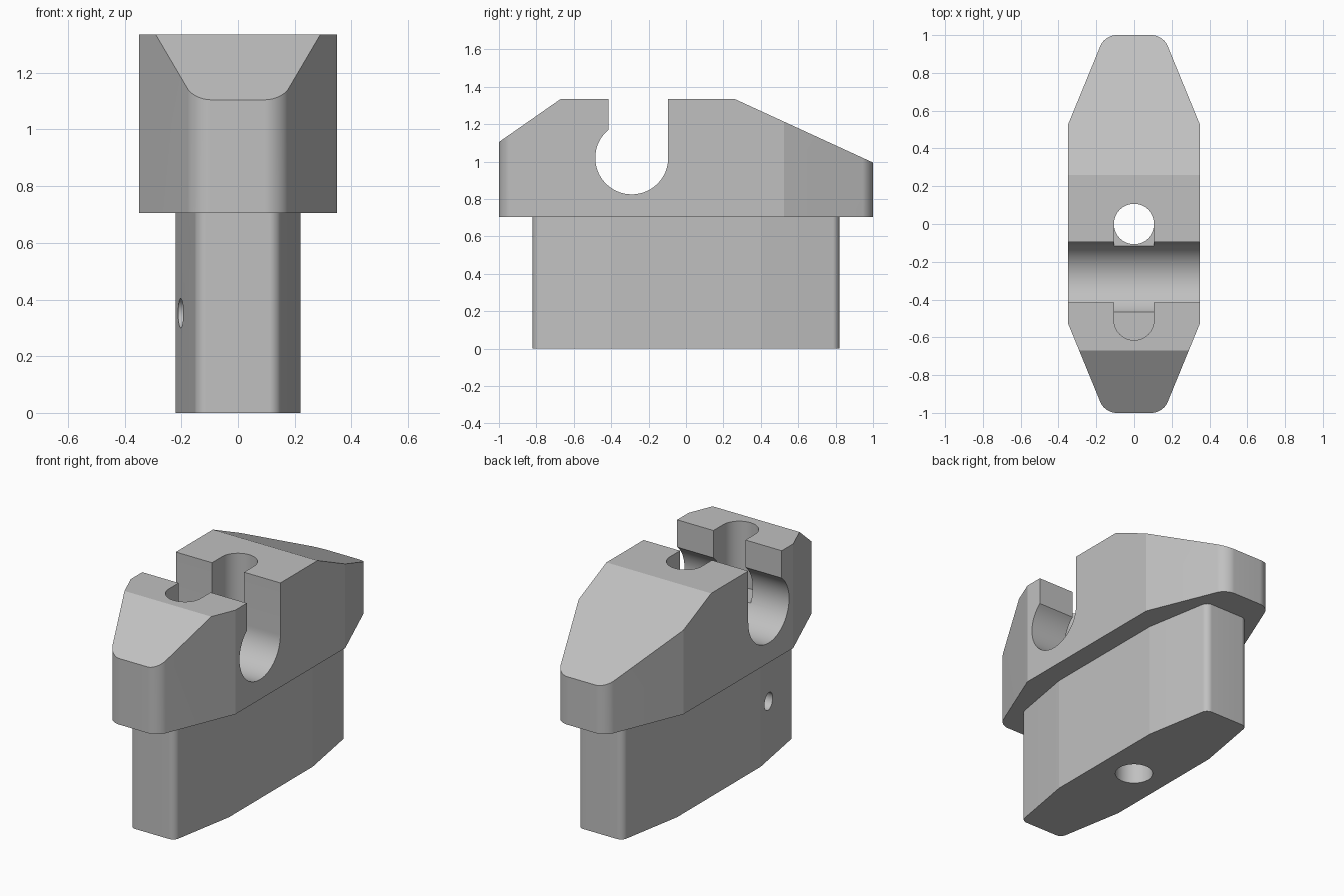
import bpy, bmesh, math
from math import sin, cos, pi
from mathutils import Matrix

cube = bpy.data.objects.get("Cube")
if cube:
    bpy.data.objects.remove(cube, do_unlink=True)

metal = bpy.data.materials.new("plain_grey")
metal.use_nodes = True
grey = (0.53, 0.53, 0.53, 1)
metal.diffuse_color = grey
metal.node_tree.nodes["Principled BSDF"].inputs["Base Color"].default_value = grey


def arc(cx, cy, r, start, end, steps):
    return [(cx + r * cos(start + (end - start) * i / steps),
             cy + r * sin(start + (end - start) * i / steps)) for i in range(steps + 1)]


def prism(name, outline, low, high, matrix=Matrix(), fillet=0, fillet_y=0):
    """Extrude an outline; optionally round the upright edges at |y| = fillet_y."""
    bm = bmesh.new()
    base = bm.faces.new([bm.verts.new((x, y, low)) for x, y in outline])
    top = bmesh.ops.extrude_face_region(bm, geom=[base])["geom"]
    bmesh.ops.translate(bm, vec=(0, 0, high - low),
                        verts=[v for v in top if isinstance(v, bmesh.types.BMVert)])
    if fillet:
        edges = [e for e in bm.edges
                 if abs(e.verts[0].co.z - e.verts[1].co.z) > 0.01
                 and abs(abs(e.verts[0].co.y) - fillet_y) < 0.001]
        bmesh.ops.bevel(bm, geom=edges, offset=fillet, offset_type='OFFSET',
                        segments=14, profile=0.5, affect='EDGES')
    bmesh.ops.transform(bm, matrix=matrix, verts=bm.verts)
    bmesh.ops.recalc_face_normals(bm, faces=bm.faces)
    mesh = bpy.data.meshes.new(name)
    bm.to_mesh(mesh)
    bm.free()
    mesh.materials.append(metal)
    obj = bpy.data.objects.new(name, mesh)
    bpy.context.collection.objects.link(obj)
    return obj


def combine(target, tool, operation):
    """Apply a boolean and remove the tool."""
    mod = target.modifiers.new(operation.lower(), 'BOOLEAN')
    mod.object, mod.operation, mod.solver = tool, operation, 'EXACT'
    bpy.context.view_layer.objects.active = target
    bpy.ops.object.modifier_apply(modifier=mod.name)
    bpy.data.objects.remove(tool, do_unlink=True)


def boat(half_width, kink, end_width, length):
    quarter = [(half_width, kink), (end_width, length)]
    half = quarter + [(-x, y) for x, y in reversed(quarter)]
    return half + [(-x, -y) for x, y in half]


# Outline axes to world: side profiles run along x, with (y, z) coordinates
sideways = Matrix(((0, 0, 1, 0), (1, 0, 0, 0), (0, 1, 0, 0), (0, 0, 0, 1)))

# Head: tapered plan trimmed by a sloped side profile with a keyhole channel
block = prism("clamp_block", boat(0.35, 0.525, 0.155, 1), 0.705, 1.5,
              fillet=0.06, fillet_y=1)
channel_r = 0.195
lip = math.acos(-0.125 / channel_r)
profile = [(-1.1, 0.6), (1.1, 0.6), (1.1, 0.949), (0.26, 1.335), (-0.095, 1.335)]
profile += arc(-0.29, 1.02, channel_r, 0, lip - 2 * pi, 48)
profile += [(-0.415, 1.335), (-0.67, 1.335), (-1.1, 1.035)]
combine(block, prism("side_profile", profile, -0.5, 0.5, sideways), 'INTERSECT')

# Stem below the head
stem = prism("stem", boat(0.22, 0.4, 0.146, 0.82), 0, 0.76, fillet=0.035, fillet_y=0.82)
combine(block, stem, 'UNION')

# Round-ended recess across the channel, and the upright through hole
bolt_r = 0.107
recess = [(bolt_r, 0)] + arc(0, -0.508, bolt_r, 0, -pi, 32) + [(-bolt_r, 0)]
combine(block, prism("recess", recess, 0.934, 1.6), 'DIFFERENCE')
circle = arc(0, 0, bolt_r, 0, 2 * pi, 64)[:-1]
combine(block, prism("bolt_hole", circle, -0.1, 1.6), 'DIFFERENCE')

# Small blind pin hole in the side of the stem
pin = arc(-0.5, 0.352, 0.052, 0, 2 * pi, 48)[:-1]
combine(block, prism("pin_hole", pin, -0.4, -0.03, sideways), 'DIFFERENCE')

# Smooth the rounded walls, keep every real edge crisp
bpy.ops.object.select_all(action='DESELECT')
block.select_set(True)
bpy.context.view_layer.objects.active = block
bpy.ops.object.shade_smooth_by_angle(angle=math.radians(8.5))
